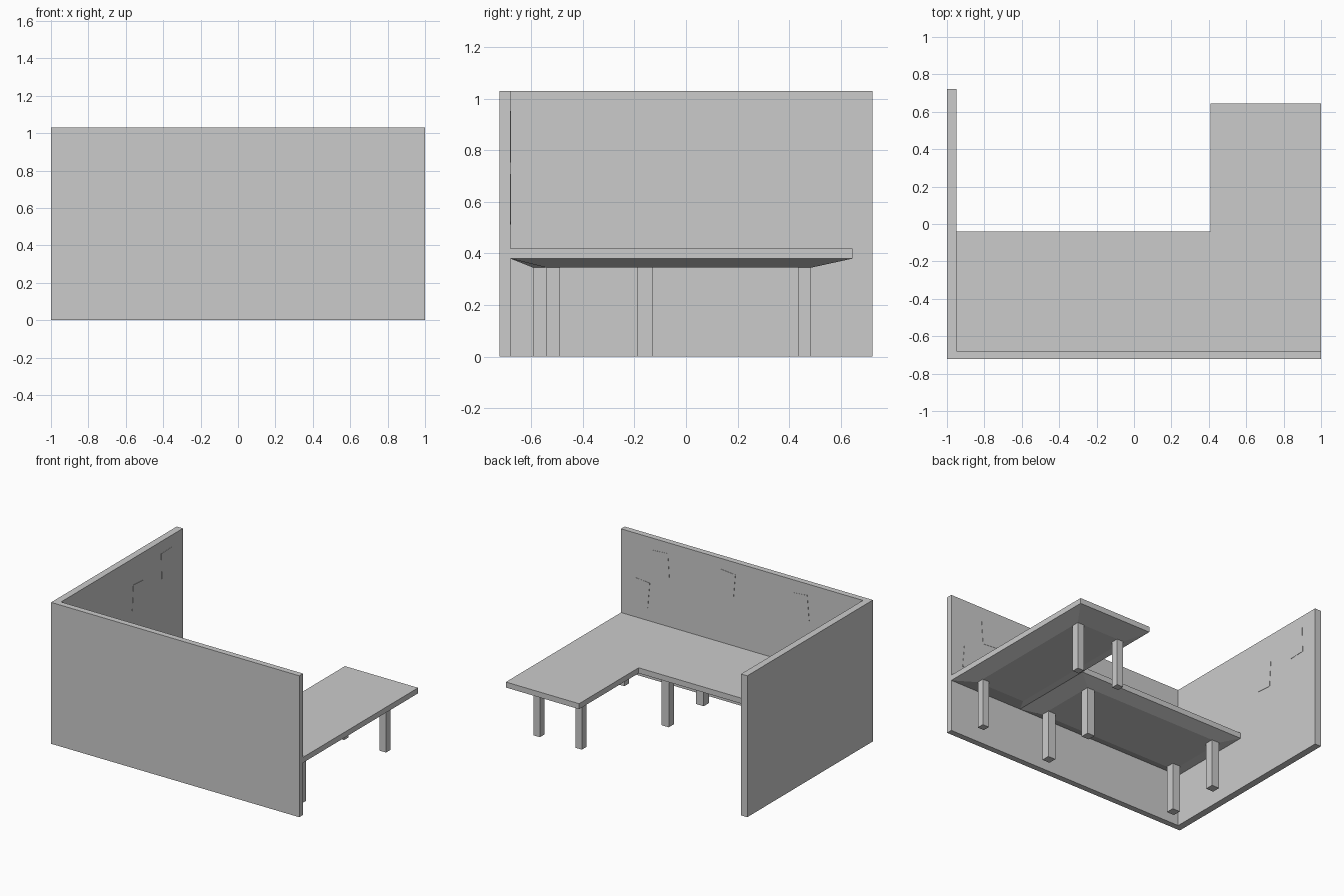
import bpy, bmesh, math
from mathutils import Matrix

if "Cube" in bpy.data.objects:
    bpy.data.objects.remove(bpy.data.objects["Cube"])


def finish(name, bm):
    bmesh.ops.recalc_face_normals(bm, faces=bm.faces)
    me = bpy.data.meshes.new(name)
    bm.to_mesh(me)
    bm.free()
    ob = bpy.data.objects.new(name, me)
    bpy.context.collection.objects.link(ob)
    return ob


def extrude_outline(name, pts, z0, z1):
    bm = bmesh.new()
    face = bm.faces.new([bm.verts.new((x, y, z0)) for x, y in pts])
    geo = bmesh.ops.extrude_face_region(bm, geom=[face])["geom"]
    for v in geo:
        if isinstance(v, bmesh.types.BMVert):
            v.co.z = z1
    return finish(name, bm)


def box(name, centre, size, rot=None):
    bm = bmesh.new()
    bmesh.ops.create_cube(bm, size=1)
    bmesh.ops.scale(bm, vec=size, verts=bm.verts)
    if rot:
        bmesh.ops.rotate(bm, matrix=rot, verts=bm.verts)
    bmesh.ops.translate(bm, vec=centre, verts=bm.verts)
    return finish(name, bm)


def tapered_base(name, top, bottom, z_top, z_bottom):
    """Frustum between two (x0, x1, y0, y1) rectangles."""
    bm = bmesh.new()
    rings = []
    for (x0, x1, y0, y1), z in ((top, z_top), (bottom, z_bottom)):
        rings.append([bm.verts.new((x, y, z)) for x, y in
                      ((x0, y0), (x1, y0), (x1, y1), (x0, y1))])
    a, b = rings
    bm.faces.new(a)
    bm.faces.new(b)
    for i in range(4):
        j = (i + 1) % 4
        bm.faces.new((a[i], a[j], b[j], b[i]))
    return finish(name, bm)


# Partition wall wrapping two sides
extrude_outline("partition_wall", [(-1, -0.723), (1, -0.723), (1, -0.68),
                (-0.95, -0.68), (-0.95, 0.723), (-1, 0.723)], 0, 1.03)

# L-shaped desk top
extrude_outline("desk_top", [(-0.95, -0.68), (1, -0.68), (1, 0.645),
                (0.41, 0.645), (0.41, -0.04), (-0.95, -0.04)], 0.38, 0.42)

# Tapered undersides of both arms
long_arm = (-0.84, 0.29, -0.592, -0.13)
side_arm = (0.50, 0.89, -0.54, 0.485)
tapered_base("long_arm_underside", (-0.95, 0.41, -0.68, -0.04), long_arm, 0.38, 0.345)
tapered_base("side_arm_underside", (0.41, 1, -0.68, 0.645), side_arm, 0.38, 0.345)

# Legs flush with the underside corners; the inner corner has none
for arm, rect, w in (("long_arm", long_arm, 0.06), ("side_arm", side_arm, 0.052)):
    x0, x1, y0, y1 = rect
    for i, x in enumerate((x0 + w / 2, x1 - w / 2)):
        for j, y in enumerate((y0 + w / 2, y1 - w / 2)):
            if arm == "side_arm" and i == 0 and j == 0:
                continue
            box(f"{arm}_leg_{i}{j}", (x, y, 0.1725), (w, w, 0.345))

# Paper notes pinned to the long wall: x, z, tilt
for i, (x, z, deg) in enumerate(((0.675, 0.855, 4), (0.835, 0.61, -5),
                                 (0.145, 0.855, -5), (-0.45, 0.85, 5))):
    box(f"long_wall_note_{i}", (x, -0.68, z), (0.12, 0.004, 0.185),
        Matrix.Rotation(math.radians(deg), 3, 'Y'))

# Notes on the short wall: y, z, tilt
for i, (y, z, deg) in enumerate(((0.205, 0.74, -4), (0.535, 0.85, 2))):
    box(f"short_wall_note_{i}", (-0.95, y, z), (0.004, 0.12, 0.185),
        Matrix.Rotation(math.radians(deg), 3, 'X'))
